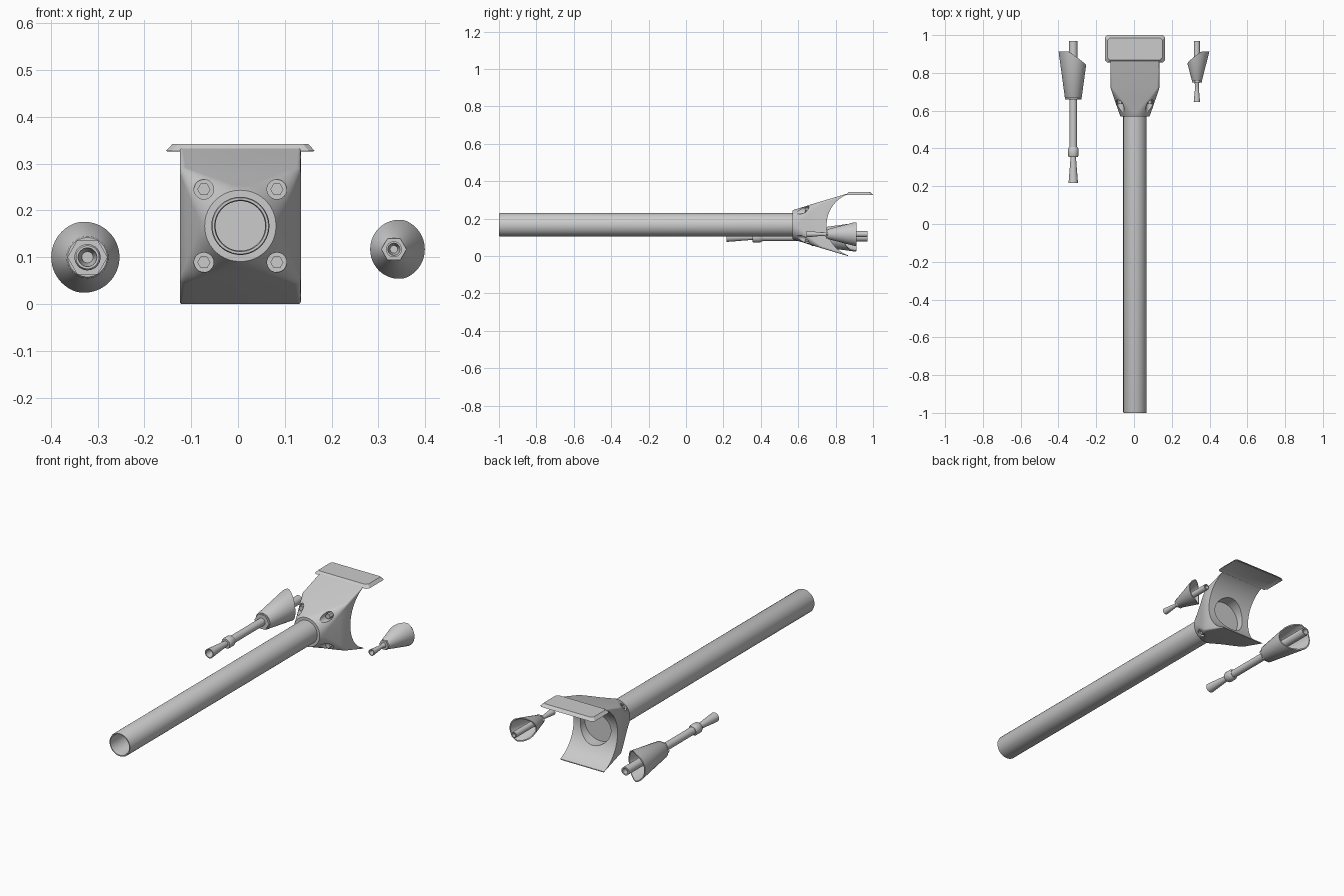
import bpy, bmesh, math

if "Cube" in bpy.data.objects:
    bpy.data.objects.remove(bpy.data.objects["Cube"])

steel = bpy.data.materials.new("light_grey_steel")
steel.diffuse_color = (0.6, 0.6, 0.6, 1)
steel.use_nodes = True
steel.node_tree.nodes["Principled BSDF"].inputs["Base Color"].default_value = steel.diffuse_color
CX, CZ = 0.005, 0.167          # axis of the barrel


def make_object(name, bm, angle=35):
    bmesh.ops.remove_doubles(bm, verts=bm.verts, dist=1e-5)
    bmesh.ops.recalc_face_normals(bm, faces=bm.faces)
    me = bpy.data.meshes.new(name)
    bm.to_mesh(me)
    bm.free()
    ob = bpy.data.objects.new(name, me)
    bpy.context.collection.objects.link(ob)
    me.materials.append(steel)
    smooth(ob, angle)
    return ob


def smooth(ob, angle=35):
    bpy.ops.object.select_all(action='DESELECT')
    ob.select_set(True)
    bpy.context.view_layer.objects.active = ob
    bpy.ops.object.shade_smooth_by_angle(angle=math.radians(angle))


def loft(bm, rings, wrap=False, caps=False):
    """Skin a list of rings of points with quads."""
    vs = [[bm.verts.new(p) for p in ring] for ring in rings]
    n = len(vs[0])
    pairs = list(zip(vs, vs[1:])) + ([(vs[-1], vs[0])] if wrap else [])
    for a, b in pairs:
        for i in range(n):
            j = (i + 1) % n
            bm.faces.new((a[i], a[j], b[j], b[i]))
    if caps:
        bm.faces.new(vs[0])
        bm.faces.new(vs[-1])


def ring(x, z, r, y, n):
    return [(x + r * math.cos(2 * math.pi * i / n), y,
             z + r * math.sin(2 * math.pi * i / n)) for i in range(n)]


def turned(name, x, z, profile, n=40, wrap=False):
    """Solid of revolution about the y direction, from (radius, y) pairs."""
    bm = bmesh.new()
    loft(bm, [ring(x, z, r, y, n) for r, y in profile], wrap, not wrap)
    return make_object(name, bm)


def cut(target, cutter):
    mod = target.modifiers.new("cut", 'BOOLEAN')
    mod.object = cutter
    mod.operation = 'DIFFERENCE'
    mod.solver = 'EXACT'
    bpy.context.view_layer.objects.active = target
    bpy.ops.object.modifier_apply(modifier=mod.name)
    bpy.data.objects.remove(cutter)


# Barrel: open tube with a closed inner end
turned("barrel", CX, CZ, [(0.062, 0.64), (0.062, -0.995), (0.060, -1.0),
                          (0.055, -1.0), (0.053, -0.99), (0.053, 0.60)], 64)


# Saddle bracket: round collar blending into a rectangle
def rounded_section(y, hw, hh, r, per=12):
    pts = []
    for q, (sx, sz) in enumerate([(1, 1), (-1, 1), (-1, -1), (1, -1)]):
        for i in range(per):
            a = math.pi / 2 * (q + i / (per - 1))
            pts.append((CX + sx * (hw - r + 1e-4) + r * math.cos(a), y,
                        CZ + sz * (hh - r + 1e-4) + r * math.sin(a)))
    return pts


bm = bmesh.new()
loft(bm, [rounded_section(*s) for s in [
    (0.57, 0.076, 0.076, 0.075), (0.575, 0.079, 0.079, 0.078),
    (0.60, 0.088, 0.087, 0.074), (0.64, 0.102, 0.099, 0.055),
    (0.68, 0.116, 0.112, 0.032), (0.72, 0.129, 0.124, 0.012),
    (0.865, 0.129, 0.167, 0.005)]], caps=True)
bracket = make_object("saddle_bracket", bm)

# Concave saddle cut across the bracket
bm = bmesh.new()
loft(bm, [[(x, 0.926 + 0.174 * math.cos(2 * math.pi * i / 96),
            CZ + 0.174 * math.sin(2 * math.pi * i / 96)) for i in range(96)]
          for x in (-0.3, 0.3)], caps=True)
cut(bracket, make_object("saddle_cutter", bm))

# Round recess in the saddle and four bolt pockets
cut(bracket, turned("recess_cutter", CX, CZ, [(0.09, 0.715), (0.09, 0.95)], 48))
corners = [(CX + sx * 0.078, CZ + sz * 0.078) for sx in (-1, 1) for sz in (-1, 1)]
for x, z in corners:
    cut(bracket, turned("pocket_cutter", x, z, [(0.021, 0.5), (0.021, 0.665)], 24))
smooth(bracket, 30)
for x, z in corners:
    turned("bolt_head", x, z, [(0.014, 0.635), (0.014, 0.675)], 6)

# Hook plate: thin tray with chamfered edges turned down
bm = bmesh.new()


def plate_ring(inset, z, c=0.012):
    x0, x1, y0, y1 = -0.154 + inset, 0.164 - inset, 0.855 + inset, 1.0 - inset
    return [(x0 + c, y0, z), (x1 - c, y0, z), (x1, y0 + c, z), (x1, y1 - c, z),
            (x1 - c, y1, z), (x0 + c, y1, z), (x0, y1 - c, z), (x0, y0 + c, z)]


loft(bm, [plate_ring(0.018, 0.333), plate_ring(0.004, 0.326),
          plate_ring(0.0, 0.327), plate_ring(0.014, 0.342)], caps=True)
make_object("hook_plate", bm, 20)


# Cutter cup: hollow cone whose open rim is partly slanted
def cup(name, x, z, r0, y0, r1, y1, side, wall=0.006, n=56):
    bm = bmesh.new()

    def rim(inset):
        pts = []
        for i in range(n):
            a = 2 * math.pi * i / n
            y = y1 - 0.8 * max(0, side * r1 * math.cos(a) * 0.85 + 0.02)
            r = r0 + (r1 - r0) * (y - y0) / (y1 - y0) - inset
            pts.append((x + r * math.cos(a), y, z + r * math.sin(a)))
        return pts

    depth = y0 + 0.03
    inner = r0 + (r1 - r0) * 0.03 / (y1 - y0) - wall
    loft(bm, [ring(x, z, r0 - 0.003, y0, n), ring(x, z, r0, y0 + 0.004, n),
              rim(0), rim(wall), ring(x, z, inner, depth, n)], caps=True)
    make_object(name, bm)


# Large boring tool
lx, lz = -0.3215, 0.10
cup("large_cutter_cup", lx, lz, 0.045, 0.668, 0.0775, 0.912, 1)
turned("large_hex_nut", lx, lz, [(0.043, 0.658), (0.043, 0.672)], 6)
turned("large_pilot", lx, lz, [(0.022, 0.68), (0.022, 0.97), (0.015, 0.97),
                               (0.015, 0.94)])
turned("large_shaft", lx, lz, [(0.020, 0.39), (0.020, 0.67)])
turned("large_collar", lx, lz, [(0.024, 0.355), (0.028, 0.362), (0.028, 0.395),
                                (0.022, 0.408)])
turned("large_flared_end", lx, lz, [(0.014, 0.36), (0.016, 0.33), (0.025, 0.217),
                                    (0.020, 0.217), (0.012, 0.27)])

# Small boring tool
sx, sz = 0.333, 0.117
cup("small_cutter_cup", sx, sz, 0.027, 0.757, 0.066, 0.912, -1)
turned("small_hex_nut", sx, sz, [(0.027, 0.748), (0.027, 0.76)], 6)
turned("small_pilot", sx, sz, [(0.016, 0.77), (0.016, 0.97), (0.011, 0.97),
                               (0.011, 0.95)])
turned("small_flared_end", sx, sz, [(0.014, 0.755), (0.010, 0.735), (0.010, 0.72),
                                    (0.017, 0.645), (0.013, 0.645), (0.008, 0.68)])
